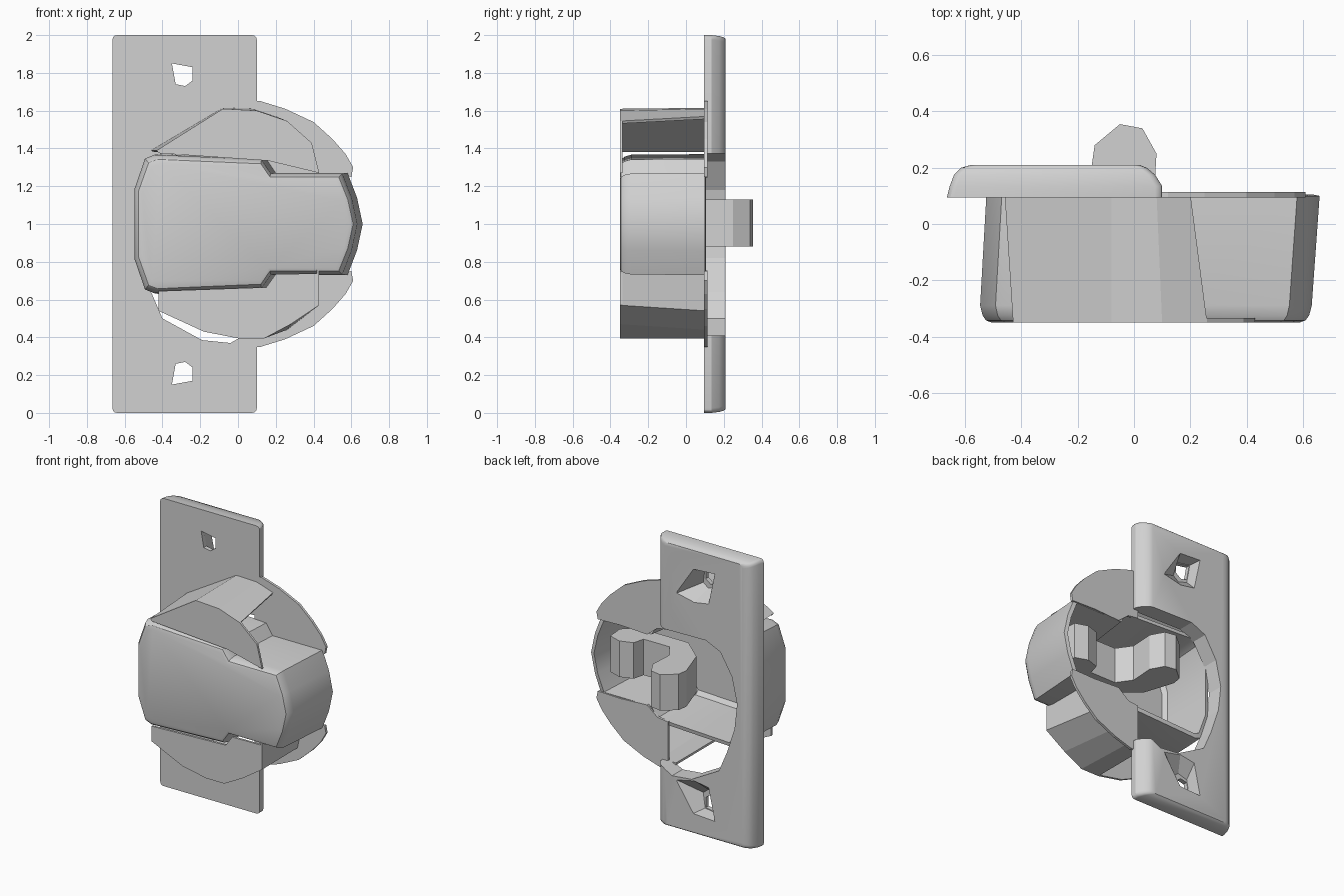
import bpy, bmesh, math

cube = bpy.data.objects.get("Cube")
if cube:
    bpy.data.objects.remove(cube, do_unlink=True)

grey = bpy.data.materials.new("light grey")
grey.use_nodes = True
colour = (0.64, 0.64, 0.64, 1)
grey.diffuse_color = colour
grey.node_tree.nodes["Principled BSDF"].inputs["Base Color"].default_value = colour


def loft(name, rings, smooth=False):
    """Skin a closed solid through rings, each a pair (xz outline, y)."""
    bm = bmesh.new()
    loops = [[bm.verts.new((x, y, z)) for x, z in pts] for pts, y in rings]
    n = len(loops[0])
    for a, b in zip(loops, loops[1:]):
        for i in range(n):
            j = (i + 1) % n
            bm.faces.new((a[i], a[j], b[j], b[i]))
    bm.faces.new(loops[0])
    bm.faces.new(loops[-1])
    bmesh.ops.recalc_face_normals(bm, faces=bm.faces)
    mesh = bpy.data.meshes.new(name)
    bm.to_mesh(mesh)
    bm.free()
    mesh.materials.append(grey)
    ob = bpy.data.objects.new(name, mesh)
    bpy.context.collection.objects.link(ob)
    if smooth:
        bpy.ops.object.select_all(action="DESELECT")
        ob.select_set(True)
        bpy.context.view_layer.objects.active = ob
        bpy.ops.object.shade_smooth_by_angle(angle=math.radians(30))
    return ob


def prism(name, pts, y0, y1):
    return loft(name, [(pts, y0), (pts, y1)])


def mirror(pts):
    return [(x, 2 - z) for x, z in pts]


def cut(target, cutter):
    cutter.hide_render = True
    cutter.hide_viewport = True
    cutter.display_type = "WIRE"
    mod = target.modifiers.new(cutter.name, "BOOLEAN")
    mod.operation = "DIFFERENCE"
    mod.solver = "EXACT"
    mod.object = cutter


def rounded_rect(x0, x1, z0, z1, r=0.025, steps=3):
    pts = []
    corners = [(x1 - r, z1 - r), (x0 + r, z1 - r), (x0 + r, z0 + r), (x1 - r, z0 + r)]
    for k, (cx, cz) in enumerate(corners):
        for s in range(steps + 1):
            a = math.pi / 2 * (k + s / steps)
            pts.append((cx + r * math.cos(a), cz + r * math.sin(a)))
    return pts


# Mounting plate, softened towards its back
plate = loft("mounting_plate", [
    (rounded_rect(-0.665, 0.1, 0, 2), 0.095),
    (rounded_rect(-0.655, 0.1, 0, 2), 0.135),
    (rounded_rect(-0.64, 0.075, 0.005, 1.995), 0.175),
    (rounded_rect(-0.615, 0.045, 0.012, 1.988), 0.2),
    (rounded_rect(-0.58, 0.02, 0.02, 1.98), 0.21)], smooth=True)

opening = [(0.3, 1.37), (-0.3, 1.38), (-0.41, 1.33), (-0.5, 1.18), (-0.54, 1.0),
           (-0.52, 0.82), (-0.46, 0.64), (-0.4, 0.5), (-0.19, 0.385), (-0.04, 0.37),
           (0.03, 0.41), (0.3, 0.41)]
cut(plate, prism("opening_cutter", opening, 0, 0.3))

# Screw holes with a sloping recess behind each
hole = [(-0.35, 1.85), (-0.24, 1.83), (-0.24, 1.76), (-0.28, 1.73), (-0.33, 1.74)]
recess = [(-0.37, 1.86), (-0.2, 1.85), (-0.06, 1.64), (-0.2, 1.61), (-0.32, 1.63)]
floor = [(-0.355, 1.855), (-0.235, 1.835), (-0.22, 1.73), (-0.26, 1.7), (-0.33, 1.72)]
for side, flip in (("upper", lambda p: p), ("lower", mirror)):
    cut(plate, prism(side + "_hole_cutter", flip(hole), 0, 0.3))
    cut(plate, loft(side + "_recess_cutter", [(flip(floor), 0.125), (flip(recess), 0.22)]))

# Crescent flanges beside the plate
crescent = [(0.06, 1.65), (0.12, 1.65), (0.25, 1.61), (0.4, 1.54), (0.5, 1.45),
            (0.57, 1.37), (0.61, 1.3), (0.6, 1.25), (0.42, 1.255), (0.22, 1.245),
            (0.14, 1.31), (0.06, 1.32)]
prism("upper_flange", crescent, 0.095, 0.113)
prism("lower_flange", mirror(crescent), 0.095, 0.113)

# Hollow cup, open at the back
half = [(0.66, 1.0), (0.63, 1.14), (0.58, 1.27), (0.2, 1.27), (0.15, 1.345),
        (-0.42, 1.37), (-0.47, 1.35), (-0.525, 1.19)]
outline = half + [(x, 2 - z) for x, z in reversed(half[1:])]


def cup_ring(inset, shift=0.0):
    fx, fz = 1 - inset / 0.6, 1 - inset / 0.33
    return [(0.05 + (x - 0.05) * fx + shift, 1 + (z - 1) * fz) for x, z in outline]


loft("cup", [
    (cup_ring(0.075, -0.025), -0.295),
    (cup_ring(0.05, -0.025), -0.27),
    (cup_ring(0.025), 0.105),
    (cup_ring(0.0), 0.1),
    (cup_ring(0.003, -0.025), -0.29),
    (cup_ring(0.012, -0.025), -0.325),
    (cup_ring(0.025, -0.025), -0.343),
    (cup_ring(0.045, -0.025), -0.35)], smooth=True)

# Round housings above and below the cup: a front sheet and a wall
upper_rim = [(-0.43, 1.39), (-0.08, 1.61), (0.1, 1.6), (0.26, 1.545), (0.39, 1.43)]
lower_rim = [(-0.42, 1.46), (-0.18, 1.57), (0, 1.605), (0.14, 1.605), (0.28, 1.53),
             (0.43, 1.43)]
upper_seat = [(0.43, 1.27), (0.16, 1.335), (-0.42, 1.375)]
lower_seat = [(0.43, 1.262), (0.2, 1.265), (0.15, 1.335), (-0.42, 1.355)]
prism("upper_housing_front", upper_rim + upper_seat, -0.35, -0.335)
prism("lower_housing_front", mirror(lower_rim + lower_seat), -0.35, -0.335)


def wall(name, pts, back):
    """Thin strip of wall running along an open path."""
    def doubled(path):
        return path + [(x * 0.97, 1 + (z - 1) * 0.975) for x, z in reversed(path)]
    loft(name, [(doubled(pts), -0.35), (doubled(back), 0.11)])


wall("upper_housing_wall", upper_rim[:4],
     [(-0.46, 1.39), (-0.08, 1.615), (0.08, 1.61), (0.2, 1.57)])
wall("lower_housing_wall", mirror(lower_rim[2:] + [(0.43, 1.25)]),
     mirror([(0, 1.605), (0.12, 1.605), (0.26, 1.56), (0.39, 1.46), (0.43, 1.26)]))

# Bent lever with a raised pin, its profile drawn in plan and swept upright
lever = [(-0.15, 0.21), (-0.14, 0.28), (-0.05, 0.355), (0.03, 0.34), (0.08, 0.25),
         (0.07, 0.08), (0.14, -0.02), (0.34, -0.02), (0.36, 0.06), (0.45, 0.09),
         (0.54, 0.06), (0.55, -0.06), (0.46, -0.14), (0.08, -0.14), (-0.08, 0.0)]
pin = prism("latch_lever", lever, -1.13, -0.88)
for v in pin.data.vertices:
    x, y, z = v.co
    v.co = (x, z, -y)
pin.data.update()
